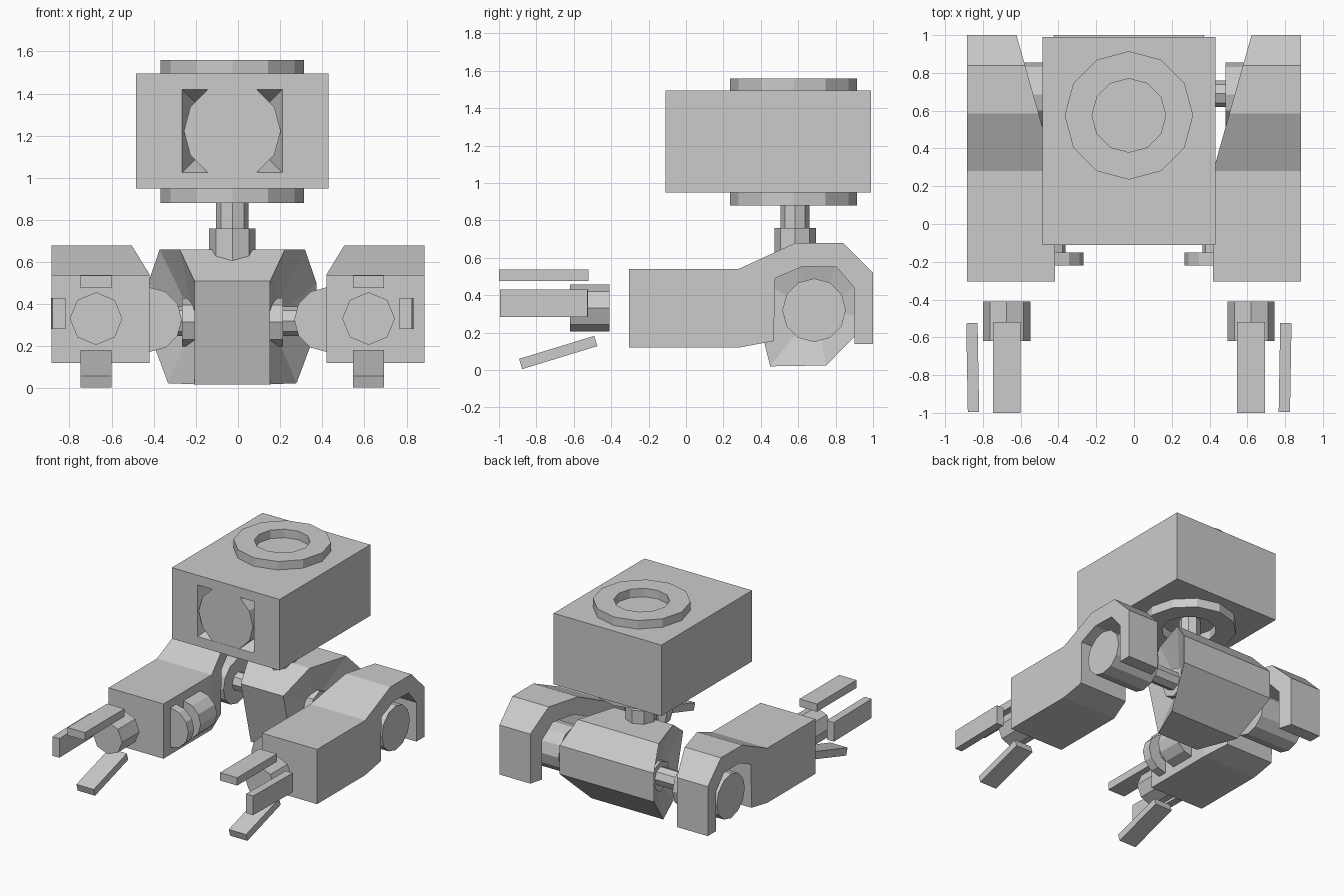
import bpy, bmesh, math
from mathutils import Matrix, Vector

if "Cube" in bpy.data.objects:
    bpy.data.objects.remove(bpy.data.objects["Cube"])

C = -0.027                      # centre line of head and torso
AXIS = {'x': Matrix.Rotation(math.pi / 2, 4, 'Y'),
        'y': Matrix.Rotation(math.pi / 2, 4, 'X'),
        'z': Matrix.Identity(4)}


def finish(name, bm):
    bmesh.ops.recalc_face_normals(bm, faces=bm.faces)
    me = bpy.data.meshes.new(name)
    bm.to_mesh(me)
    bm.free()
    ob = bpy.data.objects.new(name, me)
    bpy.context.collection.objects.link(ob)
    return ob


def box(name, center, size, rot=(0, 0, 0)):
    bm = bmesh.new()
    bmesh.ops.create_cube(bm, size=1, matrix=Matrix.Diagonal((*size, 1)))
    ob = finish(name, bm)
    ob.location, ob.rotation_euler = center, rot
    return ob


def cyl(name, center, axis, r, length, n=12):
    bm = bmesh.new()
    bmesh.ops.create_cone(bm, cap_ends=True, segments=n, radius1=r, radius2=r,
                          depth=length, matrix=Matrix.Translation(center) @ AXIS[axis])
    return finish(name, bm)


def ring(name, z0, z1, ro, ri, n=12):
    bm = bmesh.new()
    loops = []
    for r, z in ((ro, z0), (ro, z1), (ri, z1), (ri, z0)):
        loops.append([bm.verts.new((C + r * math.cos(2 * math.pi * i / n),
                                    0.575 + r * math.sin(2 * math.pi * i / n), z))
                      for i in range(n)])
    for k in range(4):
        a, b = loops[k], loops[(k + 1) % 4]
        for i in range(n):
            j = (i + 1) % n
            bm.faces.new((a[i], a[j], b[j], b[i]))
    return finish(name, bm)


def slab(name, profile, inner, outer):
    """Side profile (y, z) spanned between two x positions given as functions of y."""
    bm = bmesh.new()
    a = [bm.verts.new((inner(y), y, z)) for y, z in profile]
    b = [bm.verts.new((outer(y), y, z)) for y, z in profile]
    bm.faces.new(a)
    bm.faces.new(b[::-1])
    for i in range(len(a)):
        j = (i + 1) % len(a)
        bm.faces.new((a[i], b[i], b[j], a[j]))
    return finish(name, bm)


# head block with a tapered square recess in the front
bm = bmesh.new()
bmesh.ops.create_cube(bm, size=1, matrix=Matrix.Translation((C, 0.44, 1.2225))
                      @ Matrix.Diagonal((0.915, 1.1, 0.545, 1)))
front = min(bm.faces, key=lambda f: f.calc_center_median().y)
for hw, hh, y in ((0.238, 0.198, -0.11), (0.15, 0.11, 0.1)):
    bmesh.ops.inset_region(bm, faces=[front], thickness=0.05)
    for v in front.verts:
        v.co = Vector((C + math.copysign(hw, v.co.x - C), y,
                       1.2225 + math.copysign(hh, v.co.z - 1.2225)))
finish("head", bm)
cyl("eye_lens", (C, 0.0005, 1.2225), 'y', 0.23, 0.219)
ring("head_top_ring", 1.49, 1.56, 0.34, 0.195)
ring("head_bottom_ring", 0.88, 0.955, 0.34, 0.195)

# neck
cyl("neck", (C, 0.583, 0.82), 'z', 0.077, 0.28, 8)
cyl("neck_collar", (C, 0.583, 0.66), 'z', 0.111, 0.2, 8)

# torso: faceted profile flaring to the rear, sides dished in toward the axle
profile = [(0.45, 0.02), (0.33, 0.51), (0.55, 0.66), (0.86, 0.66),
           (1.0, 0.5), (1.0, 0.28), (0.75, 0.025)]
widths = [0.18, 0.18, 0.25, 0.345, 0.4, 0.4, 0.305]
bm = bmesh.new()
sides = []
for s in (-1, 1):
    rim = [bm.verts.new((C + s * w, y, z)) for (y, z), w in zip(profile, widths)]
    hub = bm.verts.new((C + s * 0.18, 0.69, 0.32))
    for i in range(len(rim)):
        bm.faces.new((rim[i], rim[(i + 1) % len(rim)], hub))
    sides.append(rim)
for i in range(len(profile)):
    j = (i + 1) % len(profile)
    bm.faces.new((sides[0][i], sides[0][j], sides[1][j], sides[1][i]))
finish("torso", bm)

arch = [(0.28, 0.12), (0.28, 0.54), (0.585, 0.68), (0.84, 0.68), (1.0, 0.52),
        (1.0, 0.14), (0.9, 0.14), (0.9, 0.44), (0.805, 0.55), (0.625, 0.555),
        (0.475, 0.49), (0.47, 0.155)]
for side, s in (("left", -1), ("right", 1)):
    # arm shell: forearm block plus tapering shoulder arch
    box(side + "_forearm", (s * 0.652, -0.0125, 0.33), (0.466, 0.585, 0.42))
    slab(side + "_shoulder_arch", arch,
         lambda y: s * (0.419 + (y - 0.28) * 0.282), lambda y: s * 0.885)
    # shoulder joint
    cyl(side + "_shoulder", (s * 0.672, 0.685, 0.32), 'x', 0.17, 0.376)
    cyl(side + "_axle", (C + s * 0.39, 0.69, 0.32), 'x', 0.07, 0.44, 8)
    cyl(side + "_axle_collar", (C + s * 0.19, 0.69, 0.315), 'x', 0.115, 0.1, 8)
    # roller on the inner side of the forearm
    cyl(side + "_roller_disc", (s * 0.42, -0.185, 0.327), 'y', 0.153, 0.07)
    cyl(side + "_roller_shaft", (s * 0.42, -0.1, 0.327), 'y', 0.057, 0.14, 8)
    cyl(side + "_roller_drum", (s * 0.42, 0.04, 0.327), 'y', 0.145, 0.2)
    # hand: wrist and three fingers
    hx = C + s * 0.647
    cyl(side + "_wrist", (hx, -0.515, 0.332), 'y', 0.125, 0.21, 8)
    box(side + "_top_finger", (hx, -0.76, 0.507), (0.147, 0.48, 0.06))
    box(side + "_outer_finger", (C + s * 0.827, -0.76, 0.357), (0.06, 0.47, 0.147),
        (0, 0, math.radians(-s * 1)))
    box(side + "_thumb", (hx, -0.683, 0.094), (0.147, 0.42, 0.057),
        (math.radians(17), 0, 0))
